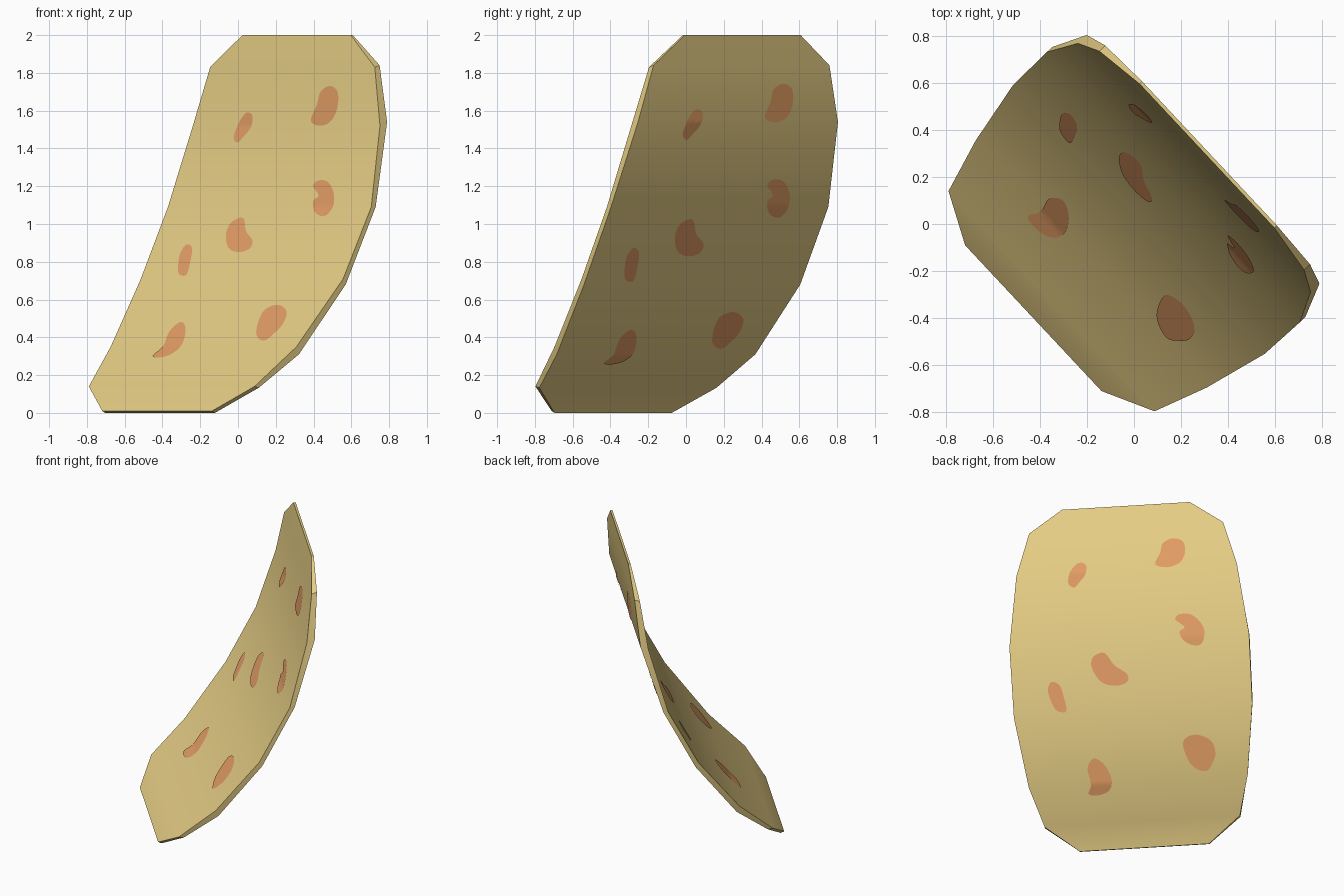
import bpy, bmesh
from mathutils import Vector

if "Cube" in bpy.data.objects:
    bpy.data.objects.remove(bpy.data.objects["Cube"])

W = Vector((0.683, -0.730, 0))   # direction across the slice
U = Vector((0.730, 0.683, 0))    # direction from hollow side to bulging side

# Rows from bottom to top: half width, inner (u, z), outer (u, z)
ROWS = [
    (0.425, (-0.587, 0.01), (-0.565, 0.00)),
    (0.642, (-0.481, 0.14), (-0.450, 0.133)),
    (0.720, (-0.250, 0.35), (-0.232, 0.31)),
    (0.784, (0.029, 0.71), (0.048, 0.68)),
    (0.788, (0.229, 1.09), (0.261, 1.09)),
    (0.725, (0.351, 1.52), (0.403, 1.54)),
    (0.638, (0.395, 1.83), (0.430, 1.84)),
    (0.420, (0.425, 2.00), (0.440, 2.00)),
]

# Spot outlines as seen from the front (x, z)
SPOTS = [
    [(-.02, 1.46), (.01, 1.54), (.05, 1.59), (.08, 1.57), (.07, 1.51), (.03, 1.46), (0, 1.43)],
    [(.39, 1.56), (.42, 1.63), (.44, 1.70), (.49, 1.73), (.53, 1.70), (.53, 1.62), (.50, 1.55), (.45, 1.52), (.40, 1.53)],
    [(.40, 1.20), (.43, 1.23), (.48, 1.22), (.51, 1.16), (.505, 1.09), (.46, 1.04), (.41, 1.06), (.40, 1.12), (.43, 1.15)],
    [(-.06, .95), (-.03, 1.01), (.03, 1.03), (.045, .96), (.08, .91), (.06, .865), (0, .85), (-.05, .875)],
    [(-.315, .76), (-.305, .84), (-.27, .89), (-.24, .87), (-.25, .80), (-.27, .73), (-.305, .73)],
    [(-.45, .30), (-.395, .35), (-.36, .43), (-.30, .48), (-.275, .44), (-.295, .36), (-.35, .31), (-.415, .29)],
    [(.10, .41), (.11, .48), (.145, .545), (.215, .57), (.26, .535), (.24, .47), (.195, .42), (.14, .38)],
]


def material(name, rgb):
    m = bpy.data.materials.new(name)
    m.diffuse_color = (*rgb, 1)
    m.use_nodes = True
    m.node_tree.nodes["Principled BSDF"].inputs["Base Color"].default_value = m.diffuse_color
    return m


def make_object(name, bm, mat):
    mesh = bpy.data.meshes.new(name)
    bm.to_mesh(mesh)
    bm.free()
    mesh.materials.append(mat)
    ob = bpy.data.objects.new(name, mesh)
    bpy.context.collection.objects.link(ob)
    bpy.ops.object.select_all(action='DESELECT')
    ob.select_set(True)
    bpy.context.view_layer.objects.active = ob
    bpy.ops.object.shade_smooth_by_angle(angle=0.6)
    return ob


def place(w, u, z):
    return W * w + U * u + Vector((0, 0, z))


def surface(z, side):
    """Profile point and outward normal (u, z) beside inner height z; side 1 inner, 2 outer."""
    i = max(k for k in range(len(ROWS) - 1) if k == 0 or ROWS[k][1][1] <= z)
    t = (z - ROWS[i][1][1]) / (ROWS[i + 1][1][1] - ROWS[i][1][1])
    a, b = Vector(ROWS[i][side]), Vector(ROWS[i + 1][side])
    d = (b - a).normalized()
    n = Vector((-d.y, d.x)) if side == 1 else Vector((d.y, -d.x))
    return a.lerp(b, t), n


def smooth_loop(pts, steps=4):
    """Closed Catmull-Rom curve through the points."""
    out, n = [], len(pts)
    for i in range(n):
        a, b, c, d = (Vector(pts[(i + k) % n]) for k in (-1, 0, 1, 2))
        for s in range(steps):
            t = s / steps
            out.append(0.5 * (2 * b + (c - a) * t + (2 * a - 5 * b + 4 * c - d) * t * t
                              + (3 * b - a - 3 * c + d) * t ** 3))
    return out


tan = material("tan_slice", (0.776, 0.604, 0.231))
orange = material("orange_spot", (0.745, 0.328, 0.127))

# Curved slice: inner and outer skins, joined by a rim
bm = bmesh.new()
rings = []
for hw, inner, outer in ROWS:
    rings.append([bm.verts.new(place(w, *p)) for w, p in
                  ((-hw, inner), (hw, inner), (hw, outer), (-hw, outer))])
for lo, hi in zip(rings, rings[1:]):
    for k in range(4):
        j = (k + 1) % 4
        bm.faces.new((lo[k], lo[j], hi[j], hi[k]))
bm.faces.new(rings[0])
bm.faces.new(rings[-1])
bmesh.ops.recalc_face_normals(bm, faces=bm.faces)
make_object("curved_slice", bm, tan)

# Spots: thin patches lying on each skin; the outer set is mirrored across the width
LEVELS = 4
for side, label in ((1, "inner_spots"), (2, "outer_spots")):
    bm = bmesh.new()
    for pts in SPOTS:
        loop = []
        for p in smooth_loop(pts):
            u = surface(p.y, 1)[0].x
            w = (p.x - U.x * u) / W.x
            loop.append(Vector((w if side == 1 else -w, p.y)))
        mid = sum(loop, Vector((0, 0))) / len(loop)

        def vert(q):
            p, n = surface(q.y, side)
            p = p + n * 0.004
            return bm.verts.new(place(q.x, p.x, p.y))

        centre = vert(mid)
        grid = [[vert(mid.lerp(q, (k + 1) / LEVELS)) for q in loop] for k in range(LEVELS)]
        for i in range(len(loop)):
            j = (i + 1) % len(loop)
            bm.faces.new((centre, grid[0][i], grid[0][j]))
            for a, b in zip(grid, grid[1:]):
                bm.faces.new((a[i], b[i], b[j], a[j]))
    bm.normal_update()
    facing = (Vector((0, 0, 0.6)) - U) * (1 if side == 1 else -1)
    bmesh.ops.reverse_faces(bm, faces=[f for f in bm.faces if f.normal.dot(facing) < 0])
    make_object(label, bm, orange)
